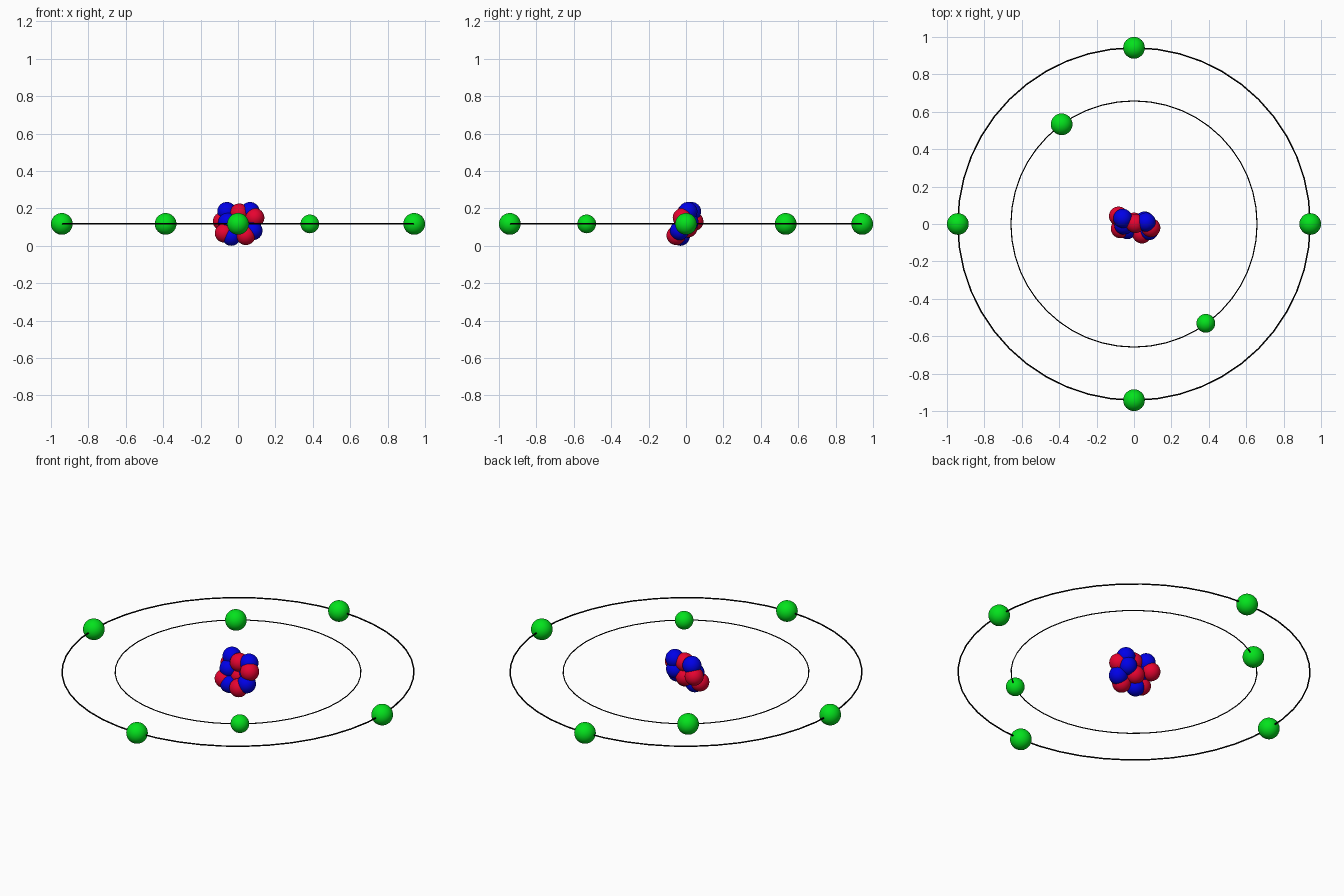
import bpy
import math

if "Cube" in bpy.data.objects:
    bpy.data.objects.remove(bpy.data.objects["Cube"])

MID = 0.117  # height of the orbit plane


def material(name, rgb):
    m = bpy.data.materials.new(name)
    m.diffuse_color = (*rgb, 1)
    m.use_nodes = True
    m.node_tree.nodes["Principled BSDF"].inputs["Base Color"].default_value = m.diffuse_color
    return m


red = material("crimson", (0.86, 0.001, 0.032))
blue = material("deep blue", (0.0, 0.0, 0.8))
green = material("bright green", (0.001, 0.76, 0.012))
black = material("black", (0.0, 0.0, 0.0))


def finish(name, mat):
    ob = bpy.context.object
    ob.name = name
    ob.data.materials.append(mat)
    bpy.ops.object.shade_smooth()


def ball(name, pos, radius, mat):
    bpy.ops.mesh.primitive_uv_sphere_add(segments=32, ring_count=16, radius=radius, location=pos)
    finish(name, mat)


def orbit(name, radius, wire):
    bpy.ops.mesh.primitive_torus_add(major_segments=48, minor_segments=8, major_radius=radius,
                                     minor_radius=wire, location=(0, 0, MID))
    finish(name, black)


# Orbit rings
orbit("outer_orbit", 0.942, 0.004)
orbit("inner_orbit", 0.658, 0.003)

# Outer electrons, a quarter turn apart
for i in range(4):
    a = i * math.pi / 2
    ball(f"outer_electron_{i + 1}", (0.942 * math.cos(a), 0.942 * math.sin(a), MID), 0.058, green)

# Inner electrons, one slightly smaller
ball("inner_electron_large", (-0.387, 0.533, MID), 0.058, green)
ball("inner_electron_small", (0.384, -0.531, MID), 0.05, green)

# Nucleus
protons = [(0.007, 0.003, 0.175), (0.09, -0.02, 0.15), (-0.083, 0.042, 0.13),
           (-0.073, -0.025, 0.068), (0.042, -0.053, 0.055), (0.0, 0.01, 0.095)]
neutrons = [(-0.06, 0.03, 0.183), (0.065, 0.01, 0.183), (-0.055, -0.005, 0.126),
            (-0.036, -0.03, 0.051), (0.08, -0.035, 0.081), (0.057, 0.016, 0.126)]
for i, p in enumerate(protons):
    ball(f"proton_{i + 1}", p, 0.051, red)
for i, p in enumerate(neutrons):
    ball(f"neutron_{i + 1}", p, 0.051, blue)
